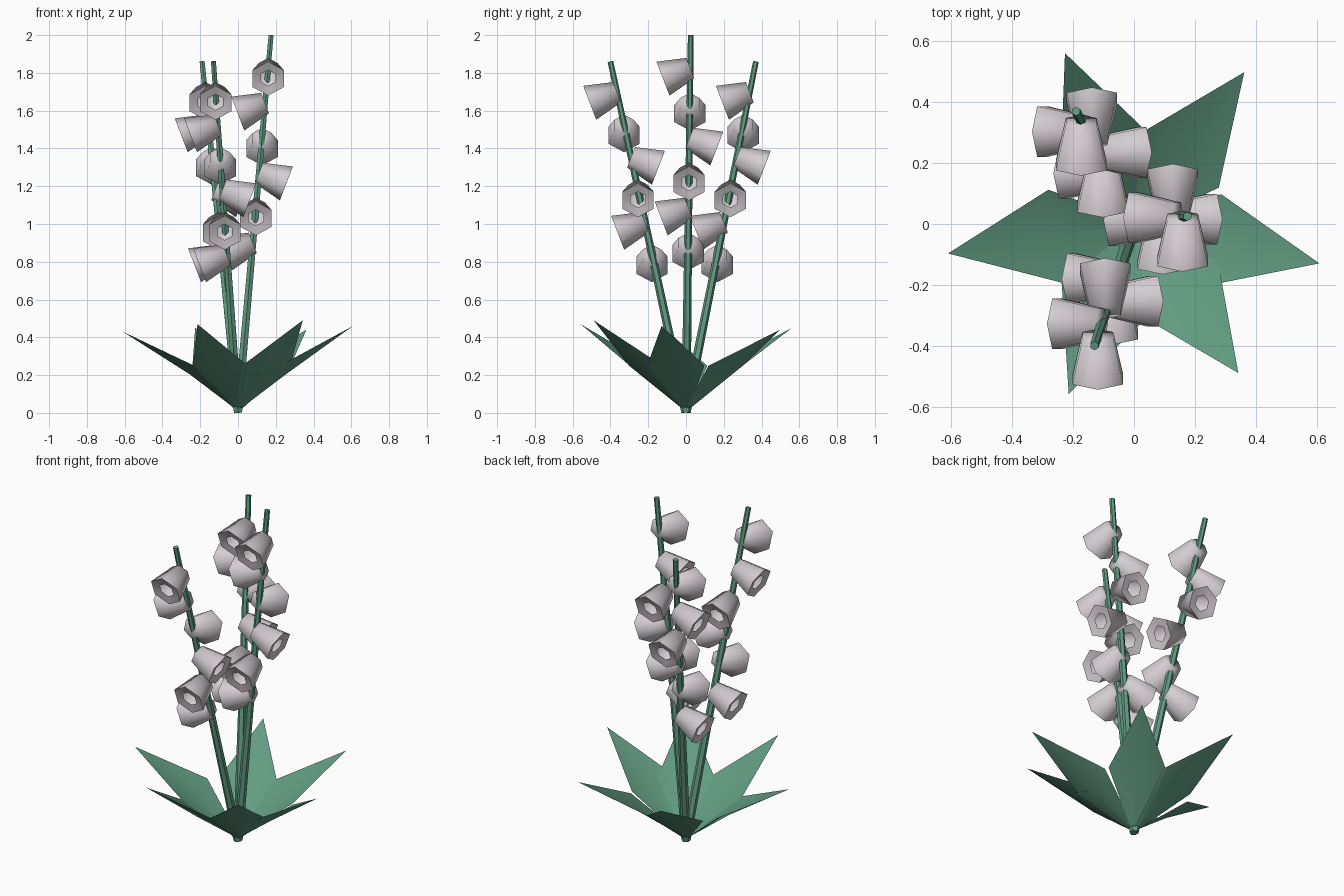
import bpy, math
from mathutils import Vector

if "Cube" in bpy.data.objects:
    bpy.data.objects.remove(bpy.data.objects["Cube"])


def material(name, rgb):
    m = bpy.data.materials.new(name)
    m.diffuse_color = (*rgb, 1.0)
    m.use_nodes = True
    m.node_tree.nodes["Principled BSDF"].inputs["Base Color"].default_value = m.diffuse_color
    return m


GREEN = material("leaf green", (0.12, 0.33, 0.22))
PALE = material("pale petal", (0.66, 0.61, 0.64))
UP = Vector((0, 0, 1))


def build(name, verts, faces, mat, angle):
    me = bpy.data.meshes.new(name)
    me.from_pydata([tuple(v) for v in verts], [], faces)
    me.materials.append(mat)
    ob = bpy.data.objects.new(name, me)
    bpy.context.collection.objects.link(ob)
    bpy.ops.object.select_all(action='DESELECT')
    bpy.context.view_layer.objects.active = ob
    ob.select_set(True)
    bpy.ops.object.shade_smooth_by_angle(angle=math.radians(angle))
    return ob


def hex_loft(name, start, axis, side, profile, mat, angle, cap_start, cap_end):
    """Six-sided loft along an axis; profile is (distance, radius)."""
    axis = axis.normalized()
    side = (side - axis * side.dot(axis)).normalized()
    up = side.cross(axis)
    verts, faces = [], []
    for d, r in profile:
        for k in range(6):
            a = math.radians(90 + 60 * k)
            verts.append(start + axis * d + (side * math.cos(a) + up * math.sin(a)) * r)
    for i in range(len(profile) - 1):
        for k in range(6):
            n = (k + 1) % 6
            faces.append((i * 6 + k, (i + 1) * 6 + k, (i + 1) * 6 + n, i * 6 + n))
    if cap_start:
        faces.append(tuple(range(6)))
    if cap_end:
        last = (len(profile) - 1) * 6
        faces.append(tuple(last + k for k in reversed(range(6))))
    return build(name, verts, faces, mat, angle)


# Stems, each with six bells spiralling in quarter turns
TILT = math.radians(21)
tops = [Vector((0.175, 0.025, 2.0)), Vector((-0.13, -0.40, 1.86)), Vector((-0.19, 0.37, 1.86))]
for s, top in enumerate(tops):
    base = Vector((0, 0, 0.004))
    hex_loft(f"stem_{s + 1}", base, top - base, Vector((1, 0, 0)),
             [(0, 0.025), ((top - base).length, 0.015)], GREEN, 30, True, True)
    for k in range(6):
        a = math.pi + k * math.pi / 2
        out = Vector((math.cos(a), math.sin(a), 0))
        axis = out * math.cos(TILT) - UP * math.sin(TILT)
        attach = top * (0.45 + 0.0925 * k)
        # closed narrow end at the stem, wide mouth with an inward rim
        hex_loft(f"bell_{s + 1}_{k + 1}", attach, axis, out.cross(UP),
                 [(0.0, 0.058), (0.155, 0.096), (0.145, 0.045)], PALE, 80, True, False)

# Leaves: kite blades folded along the midrib and bending outward
leaves = [(-12, 0.622, 0.46), (54, 0.616, 0.44), (112, 0.605, 0.45),
          (189, 0.618, 0.43), (249, 0.598, 0.47), (305, 0.597, 0.49)]
for i, (deg, reach, height) in enumerate(leaves):
    a = math.radians(deg)
    d = Vector((math.cos(a), math.sin(a), 0))
    w = UP.cross(d)
    root = UP * 0.012
    mid = d * 0.26 + UP * 0.205
    verts = [root - w * 0.012, root, root + w * 0.012,
             mid - w * 0.155 + UP * 0.045, mid, mid + w * 0.155 + UP * 0.045,
             d * reach + UP * height]
    build(f"leaf_{i + 1}", verts, [(0, 3, 4, 1), (1, 4, 5, 2), (3, 6, 4), (4, 6, 5)], GREEN, 60)
